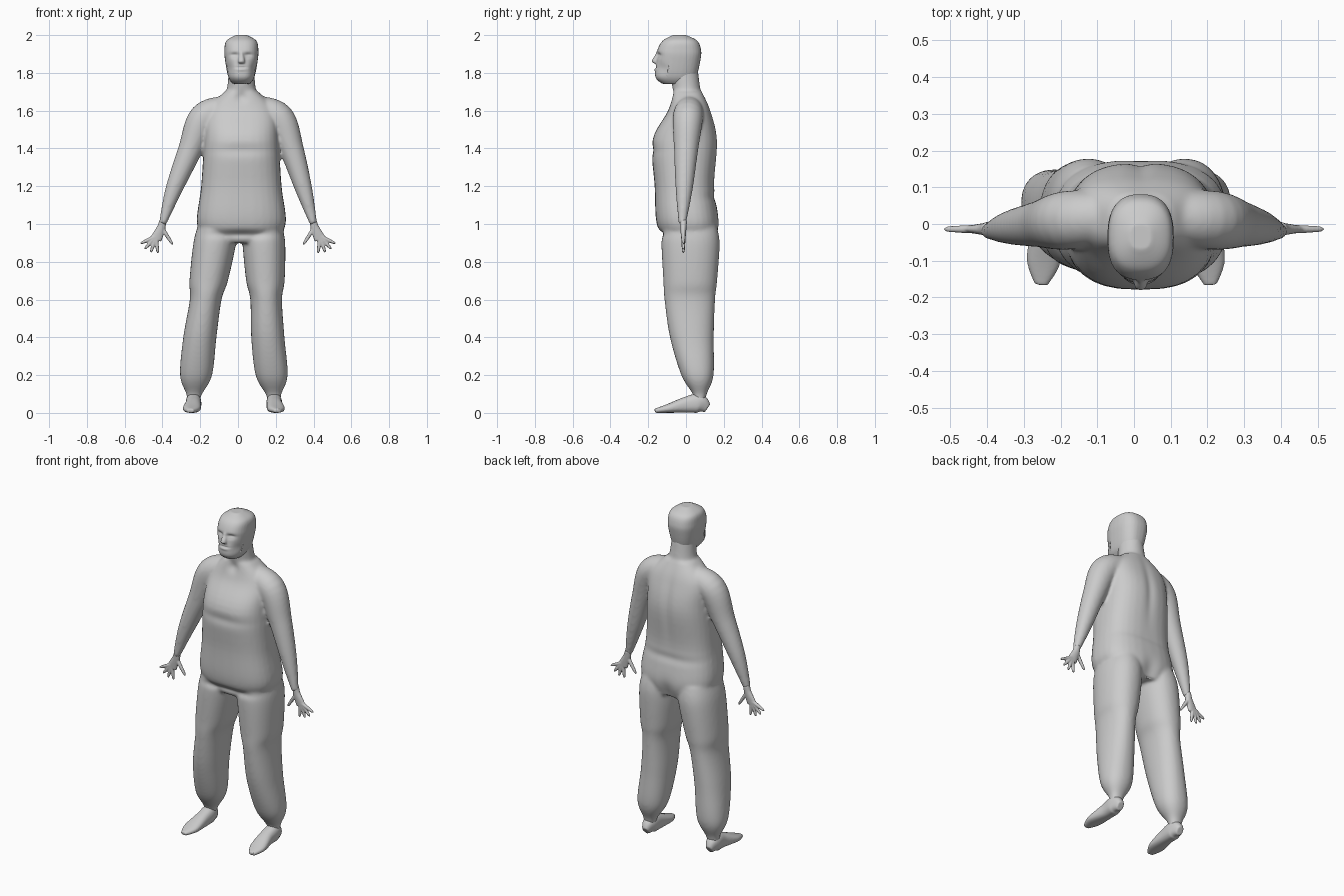
import bpy, bmesh, math
from mathutils import Vector

cube = bpy.data.objects.get("Cube")
if cube:
    bpy.data.objects.remove(cube, do_unlink=True)

GREY = (0.6, 0.6, 0.6, 1)
clay = bpy.data.materials.new("plain_grey")
clay.use_nodes = True
clay.diffuse_color = GREY
clay.node_tree.nodes["Principled BSDF"].inputs["Base Color"].default_value = GREY

LEAN = 0.018  # the upper body sits slightly toward its left


def clamp(value, low, high):
    return max(low, min(high, value))


def smooth_path(stations, steps=6):
    """Catmull-Rom interpolation of all station values."""
    padded = [stations[0], *stations, stations[-1]]
    path = []
    for before, start, end, after in zip(padded, padded[1:], padded[2:], padded[3:]):
        for i in range(steps):
            t = i / steps
            path.append([
                q + t / 2 * (r - p + t * (2 * p - 5 * q + 4 * r - s + t * (3 * (q - r) + s - p)))
                for p, q, r, s in zip(before, start, end, after)])
    path.append(stations[-1])
    return path


def loft(bm, stations, ref=(0, 1, 0), level=False, power=2, sides=32):
    """Closed tube through (x, y, z, half width, half depth) stations."""
    path = smooth_path(stations)
    centres = [Vector(p[:3]) for p in path]
    last = len(path) - 1
    rings = []
    for i, (centre, station) in enumerate(zip(centres, path)):
        along = centres[min(i + 1, last)] - centres[max(i - 1, 0)]
        along = Vector((0, 0, 1)) if level else along.normalized()
        across = Vector(ref).cross(along).normalized()
        deep = along.cross(across)
        ring = []
        for k in range(sides):
            angle = math.tau * k / sides
            c, s = (math.copysign(abs(f(angle)) ** (2 / power), f(angle))
                    for f in (math.cos, math.sin))
            ring.append(bm.verts.new(centre + across * c * station[3] + deep * s * station[4]))
        rings.append(ring)
    faces = [bm.faces.new(rings[0]), bm.faces.new(rings[-1])]
    for lower, upper in zip(rings, rings[1:]):
        for k in range(sides):
            n = (k + 1) % sides
            faces.append(bm.faces.new((lower[k], lower[n], upper[n], upper[k])))
    bmesh.ops.recalc_face_normals(bm, faces=faces)


def trunk(bm, rows, centre, power):
    """Level loft from (z, half width, front y, back y) rows; centre gives x for a height."""
    loft(bm, [(centre(z), (front + back) / 2, z, width, (back - front) / 2)
              for z, width, front, back in rows], level=True, power=power)


def fuse(name, bm, voxel, rounds):
    """Merge overlapping tubes into one smooth skin."""
    mesh = bpy.data.meshes.new(name)
    bm.to_mesh(mesh)
    bm.free()
    obj = bpy.data.objects.new(name, mesh)
    bpy.context.collection.objects.link(obj)
    remesh = obj.modifiers.new("Skin", 'REMESH')
    remesh.mode = 'VOXEL'
    remesh.voxel_size = voxel
    soften = obj.modifiers.new("Soften", 'SMOOTH')
    soften.iterations = rounds
    graph = bpy.context.evaluated_depsgraph_get()
    obj.data = bpy.data.meshes.new_from_object(obj.evaluated_get(graph))
    obj.modifiers.clear()
    obj.data.materials.clear()
    obj.data.materials.append(clay)
    for face in obj.data.polygons:
        face.use_smooth = True
        face.material_index = 0
    return obj


def press(obj, side, dents):
    """Move the front (-1) or back (1) along y: x, z, width, height and push per dent."""
    facing = [v.index for v in obj.data.vertices if v.normal.y * side > 0.2]
    for index in facing:
        spot = obj.data.vertices[index].co
        spot.y += sum(push * math.exp(-((spot.x - x) / width) ** 2 - ((spot.z - z) / height) ** 2)
                      for x, z, width, height, push in dents)


def upright(z):
    return LEAN


# Torso and neck
body = bmesh.new()
trunk(body, [(0.9, 0.17, -0.1, 0.15), (1, 0.235, -0.155, 0.175), (1.2, 0.213, -0.166, 0.15),
             (1.44, 0.197, -0.178, 0.166), (1.6, 0.18, -0.095, 0.13),
             (1.7, 0.09, -0.07, 0.085)], upright, 2.6)
trunk(body, [(1.58, 0.13, -0.07, 0.11), (1.7, 0.08, -0.07, 0.08),
             (1.84, 0.066, -0.09, 0.06)], upright, 2)

for s in (-1, 1):
    # Arms: the lean fades out toward the wrists
    arm = [(0.08, 0.02, 1.61, 0.07), (0.2, 0.01, 1.56, 0.08), (0.27, 0, 1.39, 0.064),
           (0.345, -0.01, 1.18, 0.045), (0.4, -0.02, 1, 0.02)]
    loft(body, [(s * x + LEAN * clamp((z - 1.1) * 3, 0, 1), y, z, r, r) for x, y, z, r in arm])

    # Legs: spread toward the feet and shift slightly sideways
    def leg_centre(z):
        return s * (0.22 - 0.1 * z) + clamp(0.06 * z - 0.047, -0.022, 0.01)

    trunk(body, [(1, 0.1, -0.12, 0.16), (0.9, 0.113, -0.13, 0.178), (0.7, 0.102, -0.12, 0.165),
                 (0.6, 0.084, -0.114, 0.154), (0.4, 0.088, -0.085, 0.147),
                 (0.2, 0.085, -0.025, 0.146), (0.1, 0.042, 0.035, 0.11),
                 (0.05, 0.034, 0.04, 0.1)], leg_centre, 2.2)
body = fuse("body", body, 0.008, 12)

# Chest fold, belly crease and collar hollow, then spine, back waist and seat
press(body, -1, [(LEAN, 1.39, 0.15, 0.03, 0.008), (LEAN, 0.945, 0.13, 0.02, 0.018),
                 (LEAN, 1.67, 0.03, 0.03, 0.012)])
press(body, 1, [(LEAN, 1.45, 0.025, 0.18, -0.008), (LEAN, 1.14, 0.2, 0.025, -0.006),
                (LEAN, 0.93, 0.04, 0.07, -0.012)])

# Head and nose
head = bmesh.new()
trunk(head, [(1.742, 0.045, -0.125, 0.02), (1.78, 0.07, -0.163, 0.055),
             (1.87, 0.087, -0.156, 0.077), (1.92, 0.09, -0.152, 0.08),
             (1.97, 0.08, -0.124, 0.06), (2, 0.03, -0.07, 0)], upright, 2.5)
nose = [(-0.147, 1.915, 0.008), (-0.163, 1.863, 0.018), (-0.155, 1.85, 0.014)]
loft(head, [(LEAN, y, z, r, r) for y, z, r in nose], level=True)
head = fuse("head", head, 0.005, 6)

# Mouth, eye sockets, eyelids and cheek hollows
features = [(LEAN, 1.817, 0.026, 0.007, -0.005), (LEAN, 1.829, 0.03, 0.004, 0.005)]
for s in (-1, 1):
    eye = LEAN + s * 0.036
    features += [(eye, 1.893, 0.024, 0.013, 0.014), (eye, 1.888, 0.018, 0.006, -0.005),
                 (LEAN + s * 0.066, 1.82, 0.02, 0.03, 0.012)]
press(head, -1, features)

for s, side in ((-1, "right"), (1, "left")):
    # Hands: a flat palm, four fanned fingers and a thumb
    hand = bmesh.new()
    palm = [(0.398, 1.02, 0.02), (0.405, 0.985, 0.017), (0.42, 0.95, 0.014), (0.434, 0.92, 0.011)]
    loft(hand, [(s * x, -0.014, z, (1.14 - z) / 7, deep) for x, z, deep in palm])
    digits = [(0.435, 0.935, -25 - 24 * i, 0.09) for i in range(4)]
    digits.append((0.4, 0.975, -123, 0.1))
    for x, z, degrees, length in digits:
        turn = math.radians(degrees)
        stations = []
        for t, radius in ((0, 0.012), (0.5, 0.01), (0.85, 0.008), (1, 0.004)):
            reach = length * t
            stations.append((s * (x + reach * math.cos(turn)), -0.014,
                             z + reach * math.sin(turn), radius, radius))
        loft(hand, stations, sides=12)
    fuse(side + "_hand", hand, 0.004, 3)

    # Feet: heel to toe, turned out a little
    foot = bmesh.new()
    sole = [(0.114, 0.02, 0.05), (0.07, 0.04, 0.1), (0, 0.041, 0.085),
            (-0.1, 0.046, 0.045), (-0.165, 0.018, 0.022)]
    loft(foot, [(s * (0.214 + 0.1 * max(0, -y)) - 0.022, y, tall / 2, width, tall / 2)
                for y, width, tall in sole], ref=(0, 0, 1), power=2.4)
    fuse(side + "_foot", foot, 0.005, 4)
